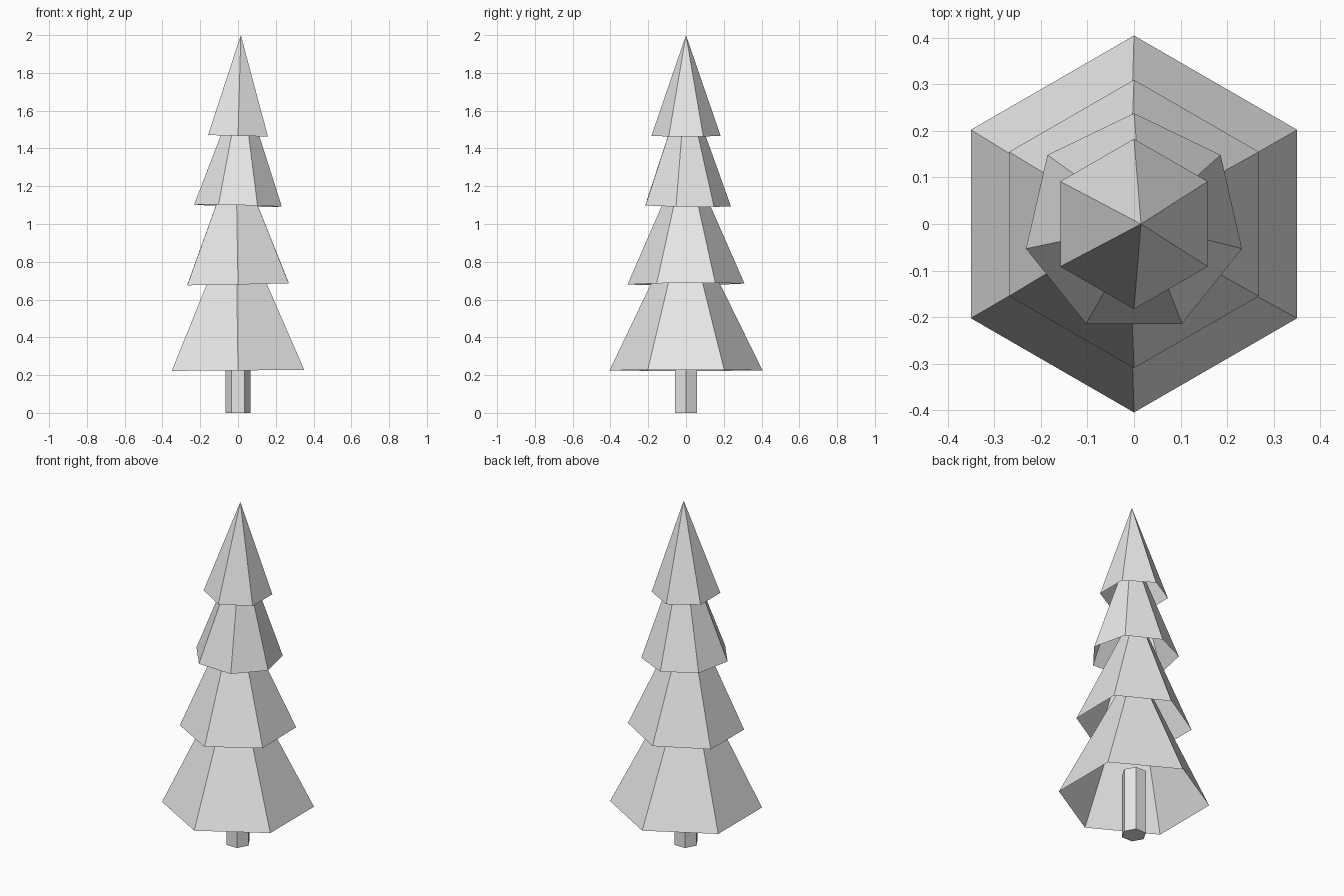
import bpy
import bmesh
import math

cube = bpy.data.objects.get("Cube")
if cube:
    bpy.data.objects.remove(cube, do_unlink=True)

grey = bpy.data.materials.new("plain_grey")
grey.use_nodes = True
grey.diffuse_color = (0.8, 0.8, 0.8, 1)
grey.node_tree.nodes["Principled BSDF"].inputs["Base Color"].default_value = (0.8, 0.8, 0.8, 1)


def add_object(name, bm):
    bmesh.ops.recalc_face_normals(bm, faces=bm.faces)
    mesh = bpy.data.meshes.new(name)
    bm.to_mesh(mesh)
    bm.free()
    mesh.materials.append(grey)
    obj = bpy.data.objects.new(name, mesh)
    bpy.context.collection.objects.link(obj)
    return obj


def ring(bm, sides, radius, z, start=0.0, tilt_x=0.0, tilt_y=0.0):
    verts = []
    for i in range(sides):
        a = start + math.tau * i / sides
        x, y = radius * math.cos(a), radius * math.sin(a)
        verts.append(bm.verts.new((x, y, z + tilt_x * x + tilt_y * y)))
    return verts


def branch_tier(name, sides, radius, base_z, apex, tilt_x, tilt_y):
    """Open-bottomed cone, one corner to the back, with a slightly tilted rim."""
    bm = bmesh.new()
    rim = ring(bm, sides, radius, base_z, math.pi / 2, tilt_x, tilt_y)
    tip = bm.verts.new(apex)
    for i in range(sides):
        bm.faces.new((rim[i], rim[(i + 1) % sides], tip))
    return add_object(name, bm)


# Trunk: closed six-sided post reaching up inside the lowest tier
bm = bmesh.new()
low, high = ring(bm, 6, 0.067, 0), ring(bm, 6, 0.067, 0.38)
for i in range(6):
    j = (i + 1) % 6
    bm.faces.new((low[i], low[j], high[j], high[i]))
bm.faces.new(low)
bm.faces.new(high)
add_object("trunk", bm)

# Branch tiers, lowest first
branch_tier("lowest_branches", 6, 0.405, 0.225, (-0.012, -0.005, 1.06), 0.007, 0.0)
branch_tier("lower_branches", 6, 0.31, 0.682, (-0.012, 0.0, 1.39), 0.02, 0.008)
branch_tier("upper_branches", 7, 0.238, 1.097, (0.02, 0.0, 1.757), -0.025, -0.015)
branch_tier("top_branches", 6, 0.183, 1.467, (0.015, 0.0, 2.0), -0.025, 0.0)
